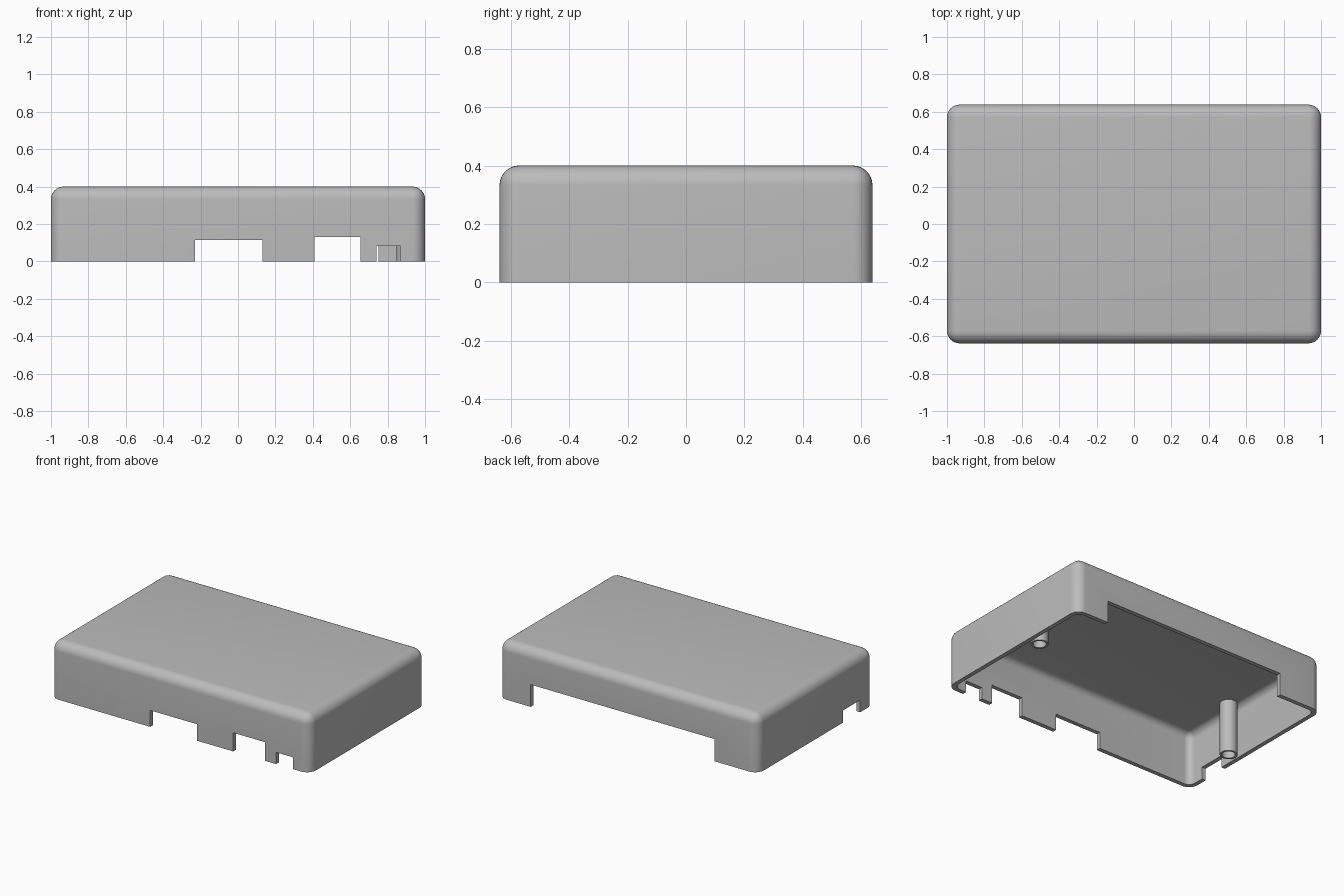
import bpy, bmesh, math
from mathutils import Vector

if "Cube" in bpy.data.objects:
    bpy.data.objects.remove(bpy.data.objects["Cube"], do_unlink=True)

WIDTH, DEPTH, HEIGHT = 2.0, 1.276, 0.4
WALL, RADIUS = 0.03, 0.067

grey = bpy.data.materials.new("plain grey plastic")
grey.use_nodes = True
colour = (0.5, 0.5, 0.5, 1)
grey.diffuse_color = colour
grey.node_tree.nodes["Principled BSDF"].inputs["Base Color"].default_value = colour


def finish(name, bm):
    bmesh.ops.recalc_face_normals(bm, faces=bm.faces)
    mesh = bpy.data.meshes.new(name)
    bm.to_mesh(mesh)
    bm.free()
    mesh.materials.append(grey)
    obj = bpy.data.objects.new(name, mesh)
    bpy.context.collection.objects.link(obj)
    return obj


def block(name, x0, x1, y0, y1, z0, z1, radius=0):
    """Box, with its upright and top edges rounded if a radius is given."""
    bm = bmesh.new()
    bmesh.ops.create_cube(bm, size=1)
    for v in bm.verts:
        v.co = Vector((x1 if v.co.x > 0 else x0,
                       y1 if v.co.y > 0 else y0,
                       z1 if v.co.z > 0 else z0))
    if radius:
        edges = [e for e in bm.edges if max(v.co.z for v in e.verts) > z0 + 0.01]
        bmesh.ops.bevel(bm, geom=edges, offset=radius, segments=8,
                        profile=0.5, affect='EDGES')
    return finish(name, bm)


def select_only(obj):
    bpy.ops.object.select_all(action='DESELECT')
    obj.select_set(True)
    bpy.context.view_layer.objects.active = obj


def cut(obj, cutter):
    select_only(obj)
    mod = obj.modifiers.new("cut", 'BOOLEAN')
    mod.operation, mod.solver, mod.object = 'DIFFERENCE', 'EXACT', cutter
    bpy.ops.object.modifier_apply(modifier=mod.name)
    bpy.data.objects.remove(cutter, do_unlink=True)


def smooth(obj):
    select_only(obj)
    bpy.ops.object.shade_smooth_by_angle(angle=math.radians(30))


# Hollow cover, open underneath
hx, hy = WIDTH / 2, DEPTH / 2
cover = block("cover_shell", -hx, hx, -hy, hy, 0, HEIGHT, RADIUS)
cut(cover, block("cavity", WALL - hx, hx - WALL, WALL - hy, hy - WALL,
                 -0.1, HEIGHT - WALL, RADIUS - WALL + 0.01))

# Front port openings
for x0, x1, top in ((-0.23, 0.13, 0.115), (0.41, 0.655, 0.13), (0.74, 0.87, 0.082)):
    cut(cover, block("front_port", x0, x1, -hy - 0.1, -hy + 0.08, -0.1, top))

# Wide back opening and small side opening
cut(cover, block("back_port", -0.666, 0.75, hy - 0.08, hy + 0.1, -0.1, 0.155))
cut(cover, block("side_port", -hx - 0.1, -hx + 0.08, -0.49, -0.3, -0.1, 0.085))
smooth(cover)


# Hollow screw posts, diagonally opposite
def screw_post(name, x, y, outer=0.056, inner=0.042):
    bm = bmesh.new()
    profile = [(0, 0.3), (inner, 0.3), (inner, 0), (outer, 0), (outer, HEIGHT - 0.02)]
    verts = [bm.verts.new((r, 0, z)) for r, z in profile]
    edges = [bm.edges.new(pair) for pair in zip(verts, verts[1:])]
    bmesh.ops.spin(bm, geom=verts + edges, cent=(0, 0, 0), axis=(0, 0, 1),
                   angle=math.tau, steps=32)
    bmesh.ops.remove_doubles(bm, verts=bm.verts, dist=0.0001)
    bmesh.ops.holes_fill(bm, edges=[e for e in bm.edges if e.is_boundary], sides=0)
    post = finish(name, bm)
    post.location = (x, y, 0)
    smooth(post)


screw_post("left_screw_post", 0.903, 0.15)
screw_post("right_screw_post", -0.903, -0.15)
